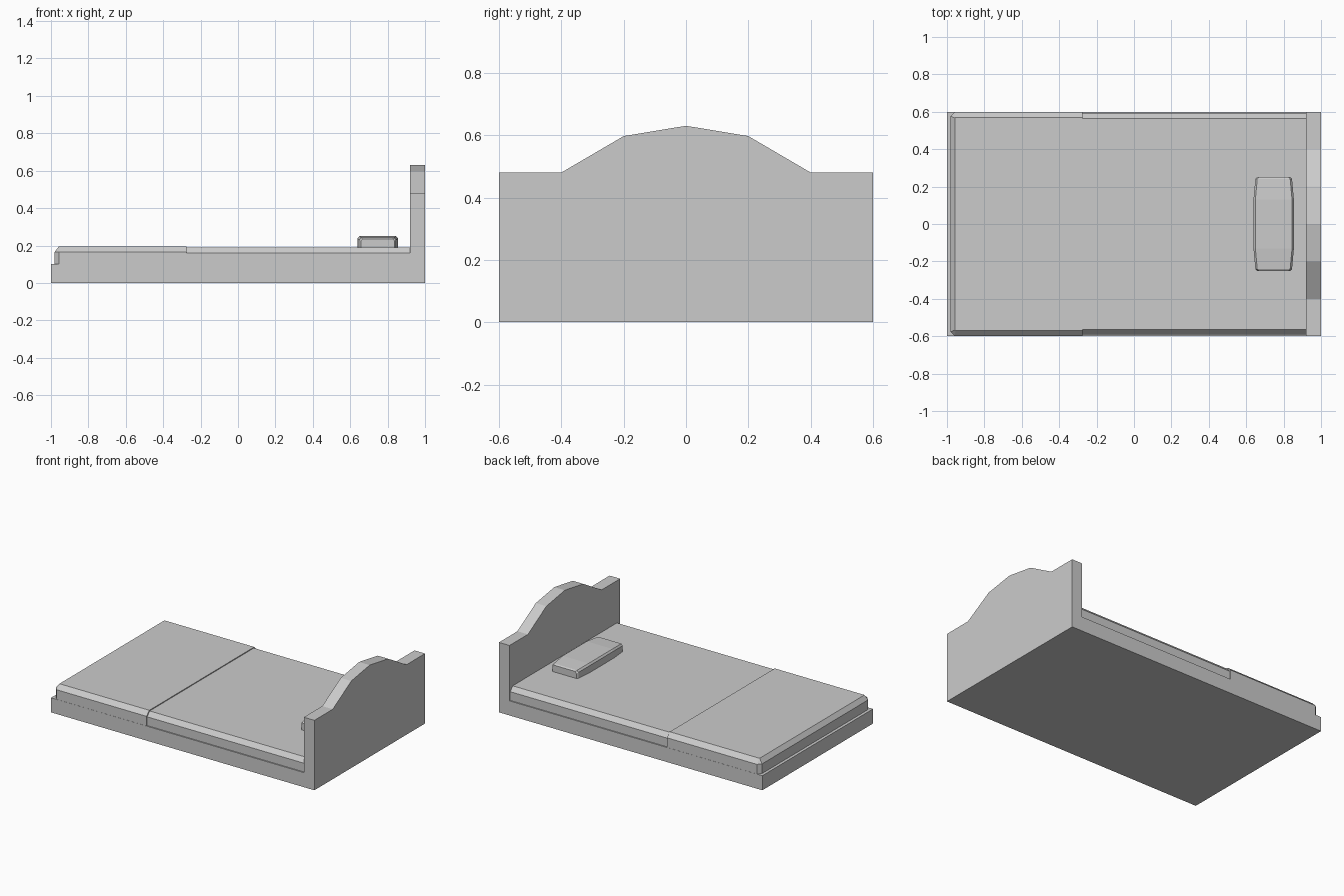
import bpy
import bmesh

default = bpy.data.objects.get("Cube")
if default:
    bpy.data.objects.remove(default)

grey = bpy.data.materials.new("plain grey")
grey.use_nodes = True
COLOUR = (0.6, 0.6, 0.6, 1)
grey.diffuse_color = COLOUR
grey.node_tree.nodes["Principled BSDF"].inputs["Base Color"].default_value = COLOUR


def add_object(name, bm):
    bmesh.ops.recalc_face_normals(bm, faces=bm.faces)
    mesh = bpy.data.meshes.new(name)
    bm.to_mesh(mesh)
    bm.free()
    mesh.materials.append(grey)
    obj = bpy.data.objects.new(name, mesh)
    bpy.context.collection.objects.link(obj)
    return obj


def loft(name, rings):
    """Skin a row of matching cross-sections and cap both ends."""
    bm = bmesh.new()
    rows = [[bm.verts.new(p) for p in ring] for ring in rings]
    count = len(rows[0])
    for a, b in zip(rows, rows[1:]):
        for i in range(count):
            j = (i + 1) % count
            bm.faces.new((a[i], a[j], b[j], b[i]))
    bm.faces.new(rows[0])
    bm.faces.new(rows[-1])
    return add_object(name, bm)


def box(name, x0, x1, half_y, z0, z1):
    outline = [(-half_y, z0), (half_y, z0), (half_y, z1), (-half_y, z1)]
    return loft(name, [[(x, y, z) for y, z in outline] for x in (x0, x1)])


def cover(name, x0, x1, half_y, z0, z1, side, foot, drop):
    """Bedding with sloped top edges and clipped corners at the foot."""
    def ring(x_foot, y, cut, z):
        return [(x1, -y, z), (x1, y, z), (x_foot + cut, y, z), (x_foot, y - cut, z),
                (x_foot, cut - y, z), (x_foot + cut, -y, z)]
    return loft(name, [ring(x0, half_y, foot, z0), ring(x0, half_y, foot, z1 - drop),
                       ring(x0 + foot, half_y - side, 0.002, z1)])


# Bed base
box("bed_base", -1, 0.92, 0.6, 0, 0.1)

# Headboard with an arched top
half_arch = [(0.6, 0), (0.6, 0.48), (0.4, 0.48), (0.2, 0.597)]
arch = half_arch + [(0, 0.63)] + [(-y, z) for y, z in reversed(half_arch)]
loft("headboard", [[(x, y, z) for y, z in arch] for x in (0.92, 1)])

# Mattress and the blanket folded over its foot half
cover("mattress", -0.97, 0.92, 0.592, 0.1, 0.19, 0.027, 0.02, 0.03)
cover("blanket", -0.98, -0.275, 0.599, 0.1, 0.196, 0.03, 0.023, 0.03)

# Pillow, widest and thickest across its middle
stations = [(0.25, 0.09, 0.236), (0.24, 0.098, 0.242), (0.13, 0.108, 0.25)]
stations = [(-y, w, z) for y, w, z in stations] + stations[::-1]
rings = []
for y, w, top in stations:
    half = [(w, 0.185), (w, top - 0.012), (w - 0.01, top)]
    section = half + [(-x, z) for x, z in reversed(half)]
    rings.append([(0.747 + x, y, z) for x, z in section])
loft("pillow", rings)
